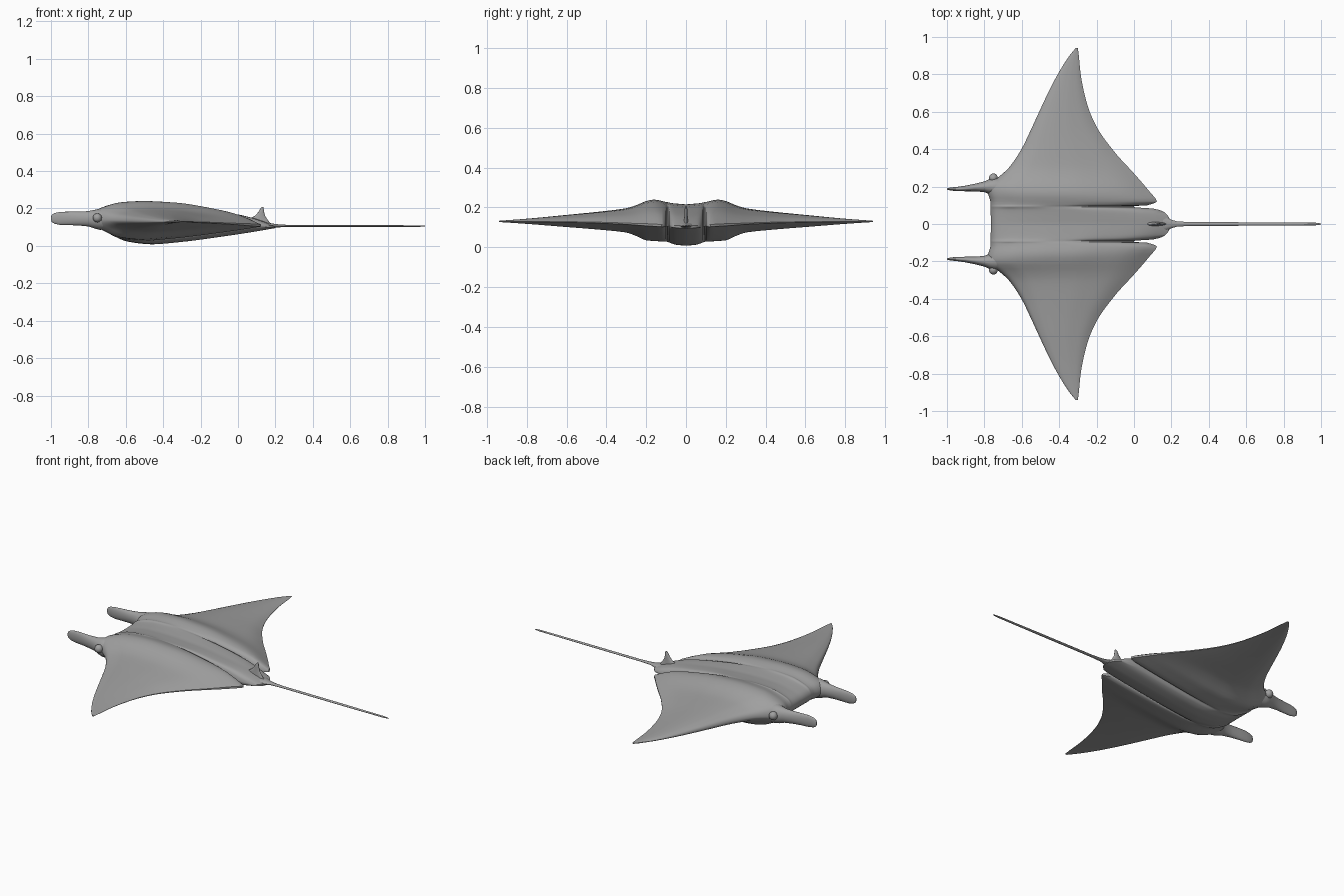
import bpy, bmesh, math

if "Cube" in bpy.data.objects:
    bpy.data.objects.remove(bpy.data.objects["Cube"])

grey = bpy.data.materials.new("ray_grey")
grey.diffuse_color = (0.35, 0.35, 0.35, 1)
grey.use_nodes = True
grey.node_tree.nodes["Principled BSDF"].inputs["Base Color"].default_value = grey.diffuse_color


def curve(pts, x):
    """Smooth interpolation through points that never overshoots."""
    n = len(pts)
    d = [(pts[i + 1][1] - pts[i][1]) / (pts[i + 1][0] - pts[i][0]) for i in range(n - 1)]

    def slope(i):
        if i == 0 or i == n - 1:
            return d[0] if i == 0 else d[-1]
        a, b = d[i - 1], d[i]
        return 0 if a * b <= 0 else 2 * a * b / (a + b)

    x = min(max(x, pts[0][0]), pts[-1][0])
    i = next(k for k in range(n - 1) if x <= pts[k + 1][0])
    h = pts[i + 1][0] - pts[i][0]
    t = (x - pts[i][0]) / h
    return ((2 * t**3 - 3 * t**2 + 1) * pts[i][1] + (t**3 - 2 * t**2 + t) * h * slope(i)
            + (3 * t**2 - 2 * t**3) * pts[i + 1][1] + (t**3 - t**2) * h * slope(i + 1))


def loft(name, rings, angle=50):
    """Skin a list of closed rings and cap both ends."""
    bm = bmesh.new()
    vs = [[bm.verts.new(p) for p in r] for r in rings]
    n = len(vs[0])
    for a, b in zip(vs, vs[1:]):
        for i in range(n):
            bm.faces.new((a[i], a[(i + 1) % n], b[(i + 1) % n], b[i]))
    bm.faces.new(vs[0])
    bm.faces.new(vs[-1])
    bmesh.ops.recalc_face_normals(bm, faces=bm.faces)
    me = bpy.data.meshes.new(name)
    bm.to_mesh(me)
    bm.free()
    ob = bpy.data.objects.new(name, me)
    bpy.context.collection.objects.link(ob)
    finish(ob, angle)
    return ob


def finish(ob, angle=50):
    ob.data.materials.append(grey)
    bpy.ops.object.select_all(action='DESELECT')
    ob.select_set(True)
    bpy.context.view_layer.objects.active = ob
    bpy.ops.object.shade_smooth_by_angle(angle=math.radians(angle))


def ellipse(x, y, ry, z, rz, n=20):
    return [(x, y + ry * math.cos(2 * math.pi * i / n), z + rz * math.sin(2 * math.pi * i / n))
            for i in range(n)]


# Body and wings: outline and thickness across the span
LEAD = [(0, -.765), (.12, -.768), (.16, -.78), (.2, -.785), (.25, -.725), (.3, -.67), (.4, -.602),
        (.5, -.553), (.6, -.507), (.7, -.46), (.8, -.408), (.9, -.345), (.94, -.312)]
TRAIL = [(0, .2), (.03, .19), (.065, .16), (.083, .1), (.09, 0), (.096, 0), (.1, .07), (.122, .122),
         (.165, .09), (.27, 0), (.38, -.1), (.52, -.2), (.64, -.25), (.8, -.285), (.9, -.295), (.94, -.3)]
TOP = [(0, .085), (.08, .092), (.16, .108), (.2, .1), (.25, .08), (.3, .066), (.4, .053),
       (.6, .033), (.8, .014), (.94, .003)]
BOTTOM = [(0, .123), (.05, .119), (.1, .105), (.2, .098), (.25, .075), (.3, .057), (.4, .045),
          (.6, .028), (.8, .012), (.94, .003)]
# Thickness along the chord, over the square root of the chord fraction
TOP_F = [(0, 0), (.15, .42), (.28, .66), (.43, .9), (.6, 1), (.72, .97), (.87, .72), (.94, .48), (1, .06)]
BOT_F = [(0, 0), (.15, .33), (.28, .6), (.43, .93), (.55, 1), (.69, .84), (.8, .62), (.93, .28), (1, .05)]
N = 32


def section(y):
    a = abs(y)
    x0, x1 = curve(LEAD, a), curve(TRAIL, a)
    up, down = curve(TOP, a), curve(BOTTOM, a)

    def point(s, side):
        x = x0 + (x1 - x0) * s * s
        mid = .145 - .045 * (x + .77)
        mid += (.13 - mid) * min(1, a / .9)
        return (x, y, mid + (up * curve(TOP_F, s) if side else -down * curve(BOT_F, s)))

    return ([point(i / N, True) for i in range(N + 1)]
            + [point(i / N, False) for i in range(N, 0, -1)])


half = [0, .015, .03, .045, .055, .065, .075, .083, .087, .09, .096, .098, .1, .107, .115, .122, .14]
half += [.16 + .02 * i for i in range(38)] + [.91, .92, .93, .936, .94]
span = [-y for y in reversed(half[1:])] + half
loft("body_and_wings", [section(y) for y in span])

# Head paddles and eyes on both sides
PADDLE = [(-1, .187, .002, .147, .008), (-.995, .187, .005, .147, .02), (-.98, .187, .008, .147, .029),
          (-.95, .187, .011, .147, .035), (-.9, .19, .015, .147, .036), (-.85, .195, .02, .146, .037),
          (-.8, .199, .029, .145, .041), (-.77, .2, .041, .143, .049), (-.74, .198, .05, .142, .056),
          (-.68, .19, .05, .138, .05)]
for side, label in ((1, "left"), (-1, "right")):
    loft("head_paddle_" + label, [ellipse(x, side * y, ry, z, rz) for x, y, ry, z, rz in PADDLE])
    bpy.ops.mesh.primitive_uv_sphere_add(segments=20, ring_count=12, radius=.024,
                                         location=(-.752, side * .246, .15))
    eye = bpy.context.object
    eye.name = "eye_" + label
    finish(eye)

# Tail, flaring into the rear of the body
TAIL = [(.08, .05, .114, .024), (.14, .045, .109, .018), (.17, .038, .108, .014), (.2, .023, .107, .01),
        (.23, .014, .107, .007), (.3, .01, .106, .005), (.7, .009, .106, .005), (.97, .007, .106, .004),
        (1, .003, .106, .002)]
loft("tail", [ellipse(x, 0, ry, z, rz, 12) for x, ry, z, rz in TAIL])

# Small swept dorsal fin: stacked thin sections (height, front x, rear x, half thickness)
FIN = [(.11, .04, .18, .012), (.145, .06, .155, .01), (.16, .09, .145, .008),
       (.18, .108, .14, .007), (.2, .12, .137, .006), (.208, .127, .135, .003)]
loft("dorsal_fin", [[((a + b) / 2 + (b - a) / 2 * math.cos(math.pi * i / 8),
                      w * math.sin(math.pi * i / 8), z) for i in range(16)] for z, a, b, w in FIN])
